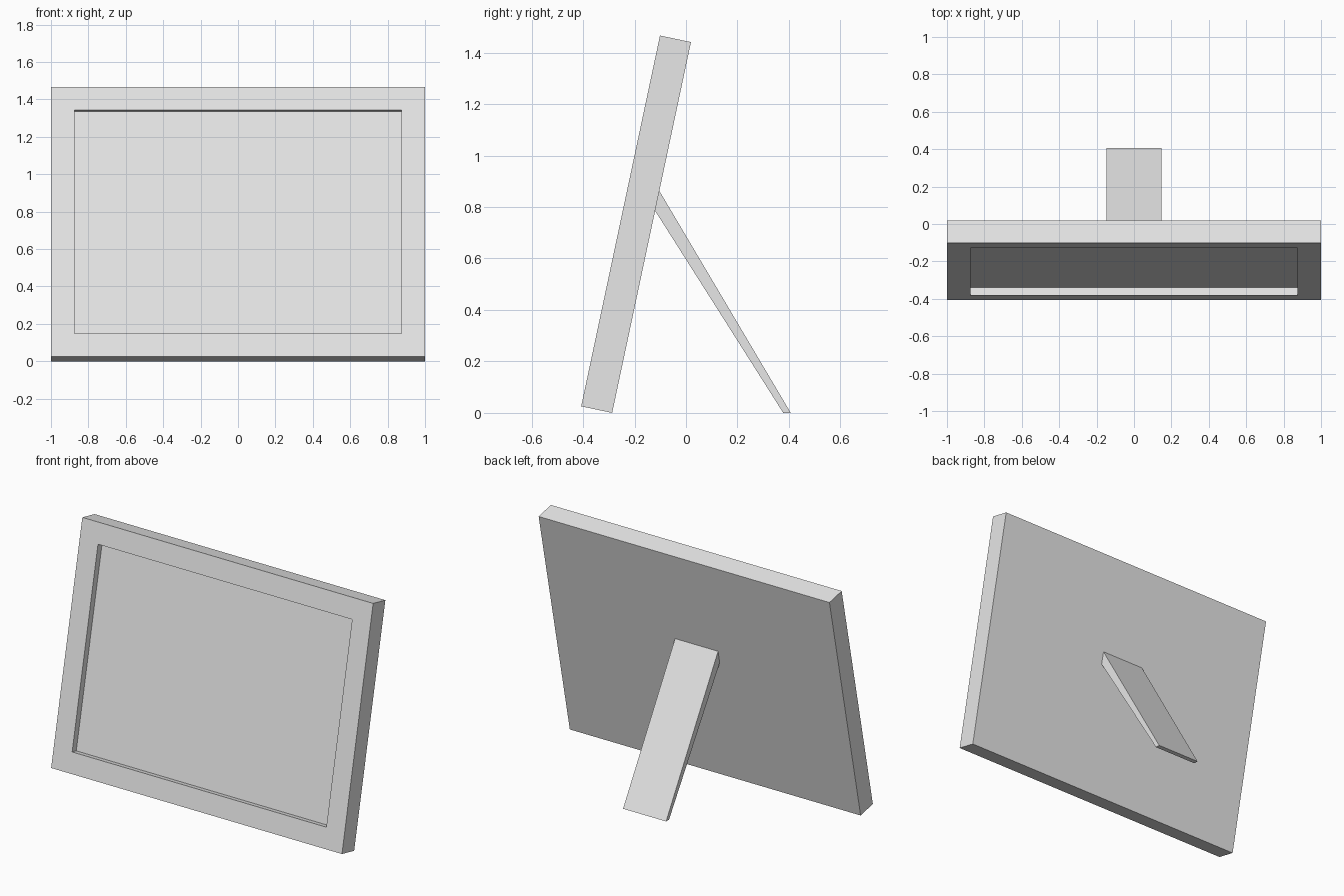
import bpy, bmesh
from math import radians
from mathutils import Matrix, Vector

old = bpy.data.objects.get("Cube")
if old:
    bpy.data.objects.remove(old, do_unlink=True)

grey = bpy.data.materials.new("light_grey")
grey.use_nodes = True
colour = (0.8, 0.8, 0.8, 1)
grey.diffuse_color = colour
grey.node_tree.nodes["Principled BSDF"].inputs["Base Color"].default_value = colour


def add_object(name, bm):
    bmesh.ops.recalc_face_normals(bm, faces=bm.faces)
    mesh = bpy.data.meshes.new(name)
    bm.to_mesh(mesh)
    bm.free()
    mesh.materials.append(grey)
    obj = bpy.data.objects.new(name, mesh)
    bpy.context.collection.objects.link(obj)
    return obj


# Picture frame: a slab pivoting on its lower back edge, with a recessed front
width, thickness, height = 2.0, 0.123, 1.473
border, recess = 0.126, 0.042
bm = bmesh.new()
bmesh.ops.create_cube(bm, size=1, matrix=Matrix.Translation((0, -thickness / 2, height / 2))
                      @ Matrix.Diagonal((width, thickness, height, 1)))
bm.normal_update()
front = min(bm.faces, key=lambda f: f.normal.y)
bmesh.ops.inset_region(bm, faces=[front], thickness=border, use_even_offset=True)
panel = bmesh.ops.extrude_discrete_faces(bm, faces=[front])["faces"][0]
bmesh.ops.translate(bm, verts=panel.verts, vec=(0, recess, 0))
frame = add_object("picture_frame", bm)
frame.location = (0, -0.287, 0)
frame.rotation_euler = (radians(-12), 0, 0)

# Back stand: a slanted strut cut flat at the floor and flush with the frame
half_width = 0.148
profile = [(-0.105, 0.865), (-0.121, 0.787), (0.378, 0), (0.407, 0)]
bm = bmesh.new()
side = bm.faces.new([bm.verts.new((-half_width, y, z)) for y, z in profile])
extruded = bmesh.ops.extrude_face_region(bm, geom=[side])["geom"]
bmesh.ops.translate(bm, vec=Vector((2 * half_width, 0, 0)),
                    verts=[v for v in extruded if isinstance(v, bmesh.types.BMVert)])
add_object("back_stand", bm)
